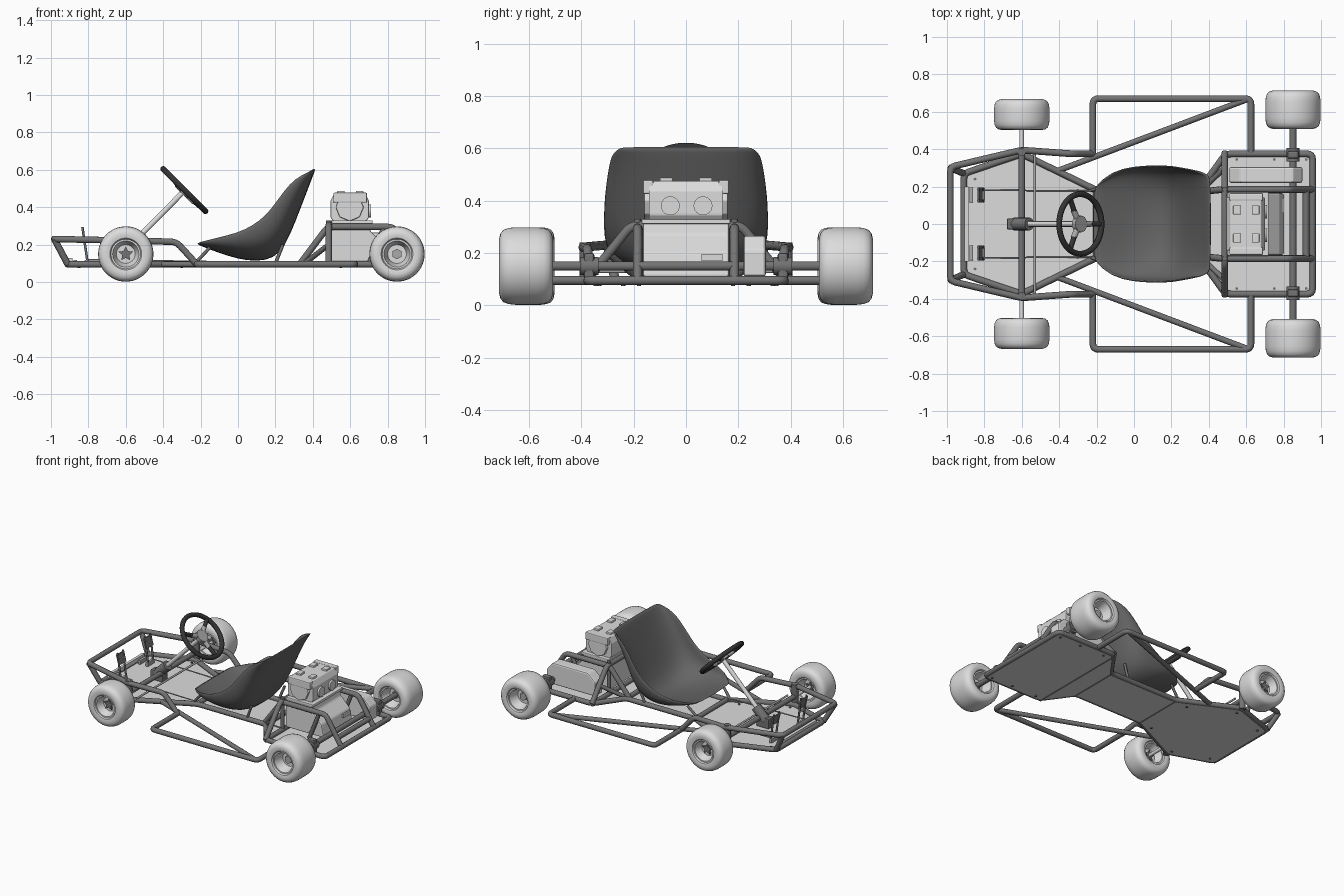
import bpy, bmesh, math
from mathutils import Vector, Matrix

if "Cube" in bpy.data.objects:
    bpy.data.objects.remove(bpy.data.objects["Cube"])


def material(name, v):
    m = bpy.data.materials.new(name)
    m.use_nodes = True
    m.diffuse_color = (v, v, v, 1)
    m.node_tree.nodes["Principled BSDF"].inputs["Base Color"].default_value = (v, v, v, 1)
    return m


LIGHT = material("light grey", 0.72)
METAL = material("mid grey metal", 0.4)
FRAME = material("dark grey tube", 0.175)
SEAT = material("seat charcoal", 0.13)
BLACK = material("grip black", 0.035)


def add(name, mesh, mat, bevel=0):
    ob = bpy.data.objects.new(name, mesh)
    bpy.context.scene.collection.objects.link(ob)
    mesh.materials.clear()
    mesh.materials.append(mat)
    if bevel:
        mod = ob.modifiers.new("soft_edges", "BEVEL")
        mod.width, mod.segments = bevel, 2
    return ob


def smooth(ob, angle=40):
    bpy.ops.object.select_all(action="DESELECT")
    ob.select_set(True)
    bpy.context.view_layer.objects.active = ob
    bpy.ops.object.shade_smooth_by_angle(angle=math.radians(angle))
    return ob


def from_bm(name, bm, mat, bevel=0):
    bmesh.ops.recalc_face_normals(bm, faces=bm.faces)
    me = bpy.data.meshes.new(name)
    bm.to_mesh(me)
    bm.free()
    return add(name, me, mat, bevel)


def tube(name, points, r=0.018, mat=FRAME, bend=0.03, closed=False):
    """Round tube along a path with filleted corners."""
    p = [Vector(q) for q in points]
    path = []
    for i, q in enumerate(p):
        if not closed and i in (0, len(p) - 1):
            path.append(q)
            continue
        a, b = p[i - 1] - q, p[(i + 1) % len(p)] - q
        a = q + a.normalized() * min(bend, a.length / 2)
        b = q + b.normalized() * min(bend, b.length / 2)
        for t in (0, 0.25, 0.5, 0.75, 1):
            path.append(a.lerp(q, t).lerp(q.lerp(b, t), t))
    cu = bpy.data.curves.new(name, "CURVE")
    cu.dimensions, cu.bevel_depth, cu.bevel_resolution = "3D", r, 3
    cu.use_fill_caps = True
    sp = cu.splines.new("POLY")
    sp.points.add(len(path) - 1)
    for s, q in zip(sp.points, path):
        s.co = (*q, 1)
    sp.use_cyclic_u = closed
    tmp = bpy.data.objects.new(name, cu)
    me = bpy.data.meshes.new_from_object(tmp)
    bpy.data.objects.remove(tmp)
    return smooth(add(name, me, mat))


def prism(name, pts, lo, hi, mat, axis="z", bevel=0):
    """Outline extruded along z (xy outline), y (xz outline) or x (yz outline)."""
    place = {"z": lambda a, b, h: (a, b, h), "y": lambda a, b, h: (a, h, b),
             "x": lambda a, b, h: (h, a, b)}[axis]
    bm = bmesh.new()
    f = bm.faces.new([bm.verts.new(place(a, b, lo)) for a, b in pts])
    ext = bmesh.ops.extrude_face_region(bm, geom=[f])["geom"]
    move = Vector(place(0, 0, hi - lo))
    bmesh.ops.translate(bm, vec=move, verts=[v for v in ext if isinstance(v, bmesh.types.BMVert)])
    return from_bm(name, bm, mat, bevel)


def box(name, x, y, z, mat, bevel=0):
    return prism(name, [(x[0], y[0]), (x[1], y[0]), (x[1], y[1]), (x[0], y[1])], *z, mat, "z", bevel)


def lathe(name, profile, center, mat, steps=48):
    """Closed (radius, y) profile turned about the y axis."""
    bm = bmesh.new()
    vs = [bm.verts.new((r, y, 0)) for r, y in profile]
    es = [bm.edges.new((vs[i - 1], vs[i])) for i in range(len(vs))]
    bmesh.ops.spin(bm, geom=vs + es, cent=(0, 0, 0), axis=(0, 1, 0), angle=2 * math.pi, steps=steps)
    bmesh.ops.remove_doubles(bm, verts=bm.verts, dist=0.0002)
    bmesh.ops.translate(bm, vec=center, verts=bm.verts)
    return smooth(from_bm(name, bm, mat))


def ngon(n, r, cx, cz, inner=None):
    return [((inner if inner and i % 2 else r) * math.sin(2 * math.pi * i / n) + cx,
             (inner if inner and i % 2 else r) * math.cos(2 * math.pi * i / n) + cz) for i in range(n)]


def wheel(name, x, yc, half, s, star):
    z, c = 0.15, (x, s * yc, 0.15)
    R, h = 0.148, half
    side = [(0.076, h * 0.8), (0.085, h * 0.95), (0.105, h), (0.125, h * 0.95), (0.138, h * 0.84),
            (0.145, h * 0.66), (R, h * 0.4)]
    lathe(name + "_tyre", side + [(r, -y) for r, y in reversed(side)], c, LIGHT)
    lathe(name + "_rim", [(0.001, 0.02), (0.05, 0.02), (0.062, h * 0.6), (0.07, h * 0.85), (0.08, h * 0.85),
                          (0.08, -h * 0.85), (0.07, -h * 0.85), (0.062, -h * 0.6), (0.05, -0.02),
                          (0.001, -0.02)], c, LIGHT)
    lo, hi = sorted((s * (yc - 0.03), s * (yc + 0.035)))
    hub = ngon(10, 0.04, x, z, 0.02) if star else ngon(6, 0.028, x, z)
    prism(name + "_hub", hub, lo, hi, FRAME if star else METAL, "y")


# Floor pan
half = [(-0.91, 0.27), (-0.6, 0.375), (-0.2, 0.18), (0.35, 0.18), (0.49, 0.375), (0.955, 0.375)]
prism("floor_pan", half + [(x, -y) for x, y in reversed(half)], 0.08, 0.088, LIGHT)

# Main frame loop and nose
Z = 0.095
tube("lower_rail", [(x, y, Z) for x, y in half] + [(x, -y, Z) for x, y in reversed(half)], closed=True)
upper = [(-0.22, 0.375, Z), (-0.33, 0.375, 0.215), (-0.6, 0.395, 0.222), (-0.982, 0.305, 0.23)]
tube("upper_nose_rail", upper + [(x, -y, z) for x, y, z in reversed(upper)])
tube("front_cross_tube", [(-0.6, -0.38, 0.15), (-0.6, 0.38, 0.15)])
tube("front_axle", [(-0.6, -0.58, 0.15), (-0.6, 0.58, 0.15)], 0.012, LIGHT)
tube("tie_rod", [(-0.53, -0.4, 0.13), (-0.53, 0.4, 0.13)], 0.007, METAL)
for x, y in ((-0.2, 0.18), (0.35, 0.18), (0.485, 0.38)):
    tube("floor_cross_tube", [(x, -y, Z), (x, y, Z)])
tube("bay_hoop", [(0.485, -0.38, Z), (0.485, -0.21, 0.305), (0.485, 0.21, 0.305), (0.485, 0.38, Z)])
tube("rear_cross_tube", [(0.92, -0.185, 0.15), (0.92, 0.185, 0.15)])
tube("rear_axle", [(0.85, -0.6, 0.15), (0.85, 0.6, 0.15)], 0.019)

for s, side in ((1, "left"), (-1, "right")):
    # Nose struts, side guard and engine cage
    tube("nose_strut_" + side, [(-0.91, s * 0.27, Z), (-0.982, s * 0.3, 0.23)])
    tube("side_guard_" + side, [(-0.22, s * 0.375, Z), (-0.22, s * 0.67, Z), (0.625, s * 0.67, Z),
                                (0.625, s * 0.38, Z)])
    tube("guard_brace_" + side, [(0.6, s * 0.665, Z), (-0.42, s * 0.28, Z)], 0.016)
    tube("engine_rail_" + side, [(0.33, s * 0.17, Z), (0.48, s * 0.185, 0.295), (0.83, s * 0.185, 0.295),
                                 (0.955, s * 0.185, Z)])
    tube("cage_brace_" + side, [(0.7, s * 0.185, Z), (0.78, s * 0.185, 0.295)], 0.014)
    tube("corner_brace_" + side, [(0.35, s * 0.17, Z), (0.485, s * 0.3, 0.2)], 0.014)
    tube("bay_post_" + side, [(0.485, s * 0.185, Z), (0.485, s * 0.185, 0.33)], 0.014)
    # Steering uprights, axle bearings and wheels
    tube("kingpin_" + side, [(-0.6, s * 0.385, 0.08), (-0.6, s * 0.385, 0.24)], 0.022)
    box("bearing_block_" + side, (0.82, 0.88), sorted((s * 0.35, s * 0.39)), (0.09, 0.2), FRAME, 0.01)
    lathe("bearing_collar_" + side, [(0.001, -0.035), (0.035, -0.035), (0.035, 0.035), (0.001, 0.035)],
          (0.85, s * 0.37, 0.15), FRAME, 24)
    wheel("front_wheel_" + side, -0.6, 0.585, 0.083, s, True)
    wheel("rear_wheel_" + side, 0.85, 0.611, 0.103, s, False)
    # Pedals and rods
    lo, hi = sorted((s * 0.115, s * 0.195))
    for x in (-0.87, -0.81):
        box("pedal_bracket_" + side, (x - 0.01, x + 0.01), (lo, hi), (0.088, 0.118), METAL, 0.004)
    for y in (0.125, 0.185):
        tube("pedal_arm_" + side, [(-0.805, s * y, 0.11), (-0.832, s * y, 0.295)], 0.007)
    prism("pedal_pad_" + side, [(-0.82, 0.215), (-0.838, 0.285), (-0.828, 0.285), (-0.81, 0.215)],
          lo, hi, FRAME, "y")
    tube("control_rod_" + side, [(-0.81, s * 0.18, 0.12), (0.5, s * 0.175, 0.1)], 0.004, METAL)
    tube("seat_stay_" + side, [(-0.23, s * 0.18, 0.1), (-0.15, s * 0.2, 0.185)], 0.009, FRAME)
    tube("seat_post_" + side, [(0.2, s * 0.18, 0.1), (0.24, s * 0.19, 0.2)], 0.009, FRAME)
box("pedal_bar", (-0.905, -0.885), (-0.2, 0.2), (0.1, 0.13), LIGHT)

# Bucket seat: (centre x, centre z, edge x, edge z, half width)
stations = [(-0.222, 0.207, -0.2, 0.215, 0.2), (-0.11, 0.165, -0.12, 0.235, 0.28),
            (0, 0.128, 0, 0.265, 0.305), (0.1, 0.115, 0.08, 0.305, 0.31), (0.19, 0.13, 0.15, 0.36, 0.31),
            (0.25, 0.2, 0.2, 0.425, 0.307), (0.3, 0.32, 0.25, 0.495, 0.298),
            (0.35, 0.45, 0.305, 0.555, 0.288), (0.395, 0.57, 0.37, 0.585, 0.275), (0.41, 0.607, 0.4, 0.6, 0.25)]
bm = bmesh.new()
rows = []
for cx, cz, ex, ez, w in stations:
    row = []
    for i in range(-8, 9):
        a = i / 8 * math.pi / 2
        t = 1 - max(math.cos(a), 0) ** 0.75
        y = math.copysign(abs(math.sin(a)) ** 0.85, a) * w
        row.append(bm.verts.new((cx + (ex - cx) * t, y, cz + (ez - cz) * t)))
    rows.append(row)
for r0, r1 in zip(rows, rows[1:]):
    for i in range(16):
        bm.faces.new((r0[i], r0[i + 1], r1[i + 1], r1[i]))
seat = from_bm("seat", bm, SEAT)
solid = seat.modifiers.new("shell", "SOLIDIFY")
solid.thickness, solid.offset = 0.012, 0
seat.modifiers.new("rounding", "SUBSURF").levels = 1
smooth(seat, 60)

# Steering wheel and column
tilt = Matrix.Translation((-0.287, 0, 0.492)) @ Matrix.Rotation(math.radians(45), 4, "Y")


def on_wheel(r, deg, h=0):
    a = math.radians(deg)
    return tilt @ Vector((r * math.cos(a), r * math.sin(a), h))


tube("steering_rim", [on_wheel(0.16, a) for a in range(0, 360, 9)], 0.016, BLACK, 0.01, True)
for a in (0, 120, 240):
    tube("steering_spoke", [on_wheel(0.08, a, -0.006), on_wheel(0.155, a)], 0.014, BLACK)
    tube("hub_arm", [on_wheel(0.02, a, -0.008), on_wheel(0.085, a, -0.008)], 0.016, METAL)
tube("steering_hub", [on_wheel(0, 0, -0.02), on_wheel(0, 0, 0.008)], 0.045, METAL)
tube("steering_column", [(-0.29, 0, 0.485), (-0.62, 0, 0.15)], 0.015, LIGHT)
tube("column_clamp", [(-0.56, 0, 0.21), (-0.64, 0, 0.13)], 0.035)
box("column_mount", (-0.68, -0.58), (-0.03, 0.03), (0.088, 0.16), FRAME, 0.008)

# Engine
prism("crankcase", [(0.495, 0.11), (0.8, 0.11), (0.78, 0.2), (0.71, 0.27), (0.7, 0.32), (0.495, 0.32)],
      -0.165, 0.165, LIGHT, "y", 0.008)
box("engine_mount", (0.5, 0.72), (-0.17, 0.17), (0.31, 0.33), LIGHT, 0.005)
prism("cylinder_block", [(0.51, 0.325), (0.685, 0.325), (0.7, 0.345), (0.7, 0.435), (0.68, 0.475),
                         (0.515, 0.475), (0.495, 0.435), (0.495, 0.345)], -0.142, 0.142, LIGHT, "y", 0.005)
for y in (-0.145, 0.145):
    prism("side_cover", ngon(8, 0.075, 0.597, 0.4), y - 0.015, y + 0.015, LIGHT, "y", 0.005)
    box("head_flange", (0.51, 0.69), (y - 0.02, y + 0.02), (0.425, 0.478), LIGHT, 0.006)
for y in (-0.06, 0.065):
    prism("intake_port", ngon(24, 0.036, y, 0.38), 0.69, 0.712, LIGHT, "x")
for x in (0.55, 0.65):
    for y in (-0.075, 0.075):
        box("head_cap", (x - 0.02, x + 0.02), (y - 0.025, y + 0.025), (0.47, 0.488), LIGHT, 0.005)
box("rear_plate", (0.79, 0.802), (0.06, 0.14), (0.17, 0.195), LIGHT)
prism("chain_guard", [(0.51, 0.11), (0.9, 0.11), (0.9, 0.21), (0.85, 0.265), (0.57, 0.265), (0.51, 0.21)],
      0.22, 0.305, LIGHT, "y", 0.01)

# Pan bolts
for s in (1, -1):
    for x, y in ((-0.85, 0.24), (-0.6, 0.33), (-0.3, 0.18), (0.55, 0.345), (0.75, 0.345), (0.92, 0.345)):
        prism("pan_bolt", ngon(6, 0.008, x, s * y), 0.074, 0.094, FRAME)
